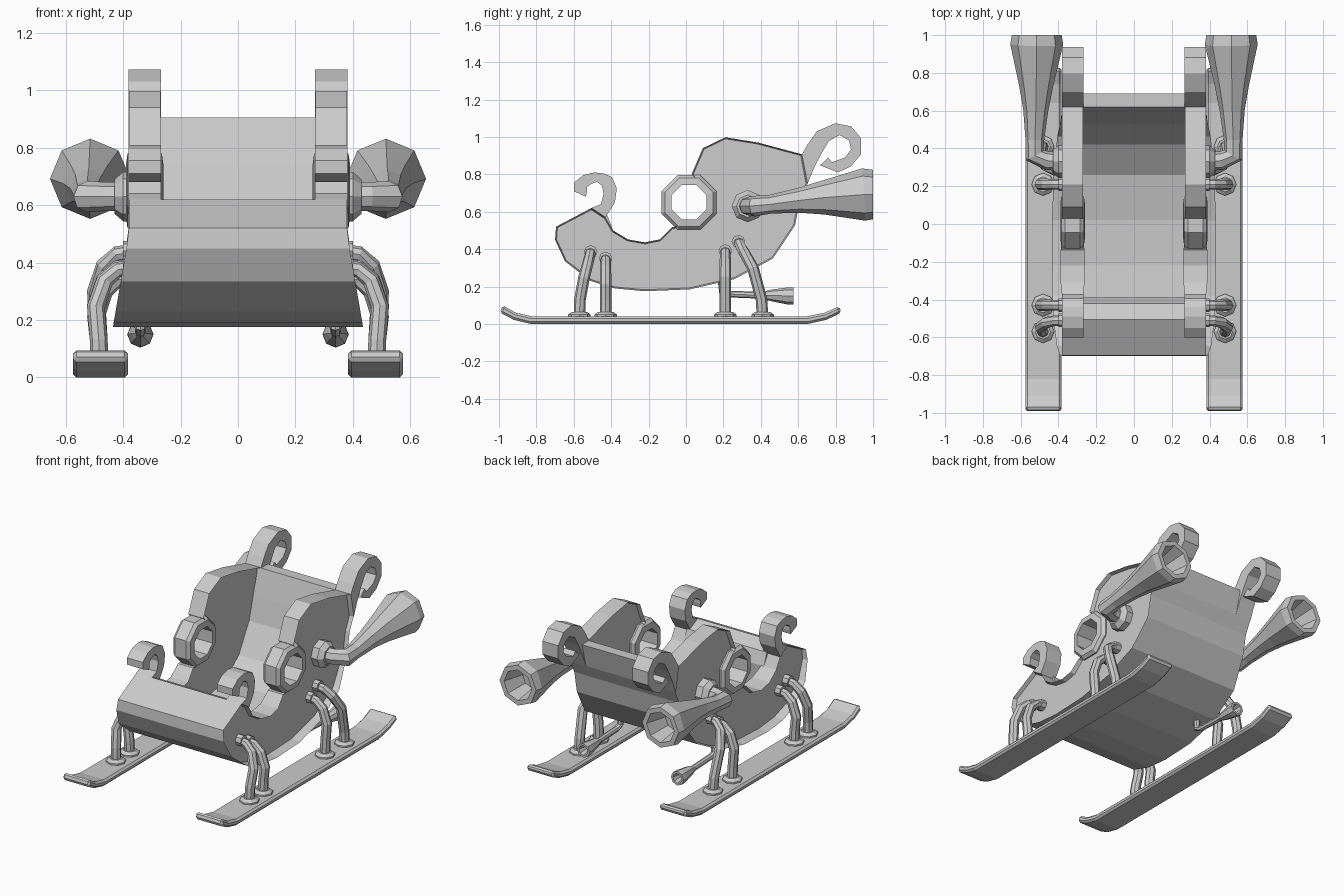
import bpy, bmesh, math
from mathutils import Vector

if "Cube" in bpy.data.objects:
    bpy.data.objects.remove(bpy.data.objects["Cube"])


def finish(bm, name, mirror=True, bevel=0):
    bmesh.ops.recalc_face_normals(bm, faces=bm.faces)
    me = bpy.data.meshes.new(name)
    bm.to_mesh(me)
    bm.free()
    ob = bpy.data.objects.new(name, me)
    bpy.context.collection.objects.link(ob)
    if bevel:
        b = ob.modifiers.new("Bevel", 'BEVEL')
        b.width = bevel
        b.segments = 1
        b.limit_method = 'ANGLE'
        b.angle_limit = math.radians(50)
    if mirror:
        ob.modifiers.new("Mirror", 'MIRROR')
    return ob


def prism(bm, pts, x0, x1):
    """Extrude a closed (y, z) outline along x; returns the two caps."""
    a = [bm.verts.new((x0, y, z)) for y, z in pts]
    b = [bm.verts.new((x1, y, z)) for y, z in pts]
    n = len(pts)
    for i in range(n):
        j = (i + 1) % n
        bm.faces.new((a[i], a[j], b[j], b[i]))
    return [bm.faces.new(a[::-1]), bm.faces.new(b)]


def tube(name, path, ref, sides=8, loop=False):
    """Faceted tube through (x, y, z, radius) stations."""
    bm = bmesh.new()
    pts = [Vector(p[:3]) for p in path]
    ref, prev, rings = Vector(ref), None, []
    for i, p in enumerate(pts):
        t = pts[min(i + 1, len(pts) - 1)] - pts[max(i - 1, 0)]
        if t.length < 1e-4 or (prev and t.dot(prev) < 0):
            t = prev
        t = t.normalized()
        prev = t
        u = (ref - t * ref.dot(t)).normalized()
        v = t.cross(u)
        ring = []
        for k in range(sides):
            a = 2 * math.pi * (k + (0.5 if loop else 0)) / sides
            ring.append(bm.verts.new(p + (u * math.cos(a) + v * math.sin(a)) * path[i][3]))
        rings.append(ring)
    pairs = list(zip(rings, rings[1:]))
    if loop:
        pairs.append((rings[-1], rings[0]))
    else:
        bm.faces.new(rings[0])
        bm.faces.new(rings[-1])
    for r, s in pairs:
        for k in range(sides):
            m = (k + 1) % sides
            bm.faces.new((r[k], r[m], s[m], s[k]))
    return finish(bm, name)


# Side panels: outline with a raised border that thickens towards the bottom
under = [(-.505, .62), (-.695, .52), (-.70, .45), (-.647, .335), (-.51, .23), (-.38, .19),
         (-.22, .175), (.02, .185), (.26, .24), (.465, .35), (.583, .527), (.61, .666), (.65, .75)]
upper = [(.62, .907), (.385, .97), (.21, .998), (.09, .94), (.03, .80), (.1, .735), (.125, .65),
         (.1, .57), (.0, .53), (-.075, .517), (-.14, .452), (-.22, .436), (-.31, .452),
         (-.39, .50), (-.43, .57)]
MID = .325
bm = bmesh.new()
caps = prism(bm, under + upper, MID - .055, MID + .055)
bmesh.ops.inset_individual(bm, faces=caps, thickness=.075, use_even_offset=True)
bmesh.ops.inset_individual(bm, faces=caps, thickness=.008, use_even_offset=True)
recess = {v for f in caps for v in f.verts}
for v in bm.verts:
    grow = min(max((.5 - v.co.z) / .32, 0), 1)
    half = .03 + .02 * grow if v in recess else .055 + .055 * grow
    v.co.x = MID + math.copysign(half, v.co.x - MID)
finish(bm, "side_panel")

# Curved shell between the sides: front, floor and backrest
inner = [(.69, .905), (.62, .905), (.57, .74), (.53, .59), (.42, .41), (.26, .30), (.02, .25),
         (-.22, .245), (-.40, .27), (-.39, .50), (-.42, .58)]
bm = bmesh.new()
prism(bm, under + inner, -.29, .29)
finish(bm, "seat_shell", mirror=False)


# Scroll ornaments: strips of outer / inner edge points
def scroll(name, outer, inside):
    bm = bmesh.new()
    rows = [[bm.verts.new((x, *p)) for x, p in
             ((.268, o), (.382, o), (.382, i), (.268, i))] for o, i in zip(outer, inside)]
    for r, s in zip(rows, rows[1:]):
        for k in range(4):
            m = (k + 1) % 4
            bm.faces.new((r[k], r[m], s[m], s[k]))
    bm.faces.new(rows[0])
    bm.faces.new(rows[-1])
    finish(bm, name)


scroll("front_scroll",
       [(-.43, .57), (-.38, .65), (-.37, .725), (-.395, .785), (-.44, .805), (-.49, .81),
        (-.55, .795), (-.60, .755), (-.60, .71)],
       [(-.505, .62), (-.455, .64), (-.44, .70), (-.45, .74), (-.475, .76), (-.505, .75),
        (-.53, .73), (-.53, .705), (-.535, .68)])
scroll("back_scroll",
       [(.62, .907), (.65, .96), (.70, 1.03), (.797, 1.073), (.882, 1.057), (.936, .992),
        (.936, .907), (.882, .843), (.813, .81), (.717, .848)],
       [(.65, .75), (.685, .835), (.727, .917), (.765, .98), (.823, 1.01), (.872, .98),
        (.882, .933), (.85, .89), (.78, .864), (.76, .89)])

# Octagonal armrest rings
tube("armrest_ring", [(x, .016, .65, r) for x, r in
                      ((.26, .1), (.265, .14), (.285, .158), (.365, .158), (.385, .14), (.39, .1))],
     (0, 0, 1), loop=True)

# Runners with upturned tips
base = [(-.995, .06), (-.92, .022), (-.83, 0), (.65, 0), (.75, .022), (.83, .06)]
top = [(.82, .095), (.74, .06), (.64, .04), (-.82, .04), (-.91, .06), (-.98, .1)]
bm = bmesh.new()
prism(bm, base + top, .383, .575)
finish(bm, "runner", bevel=.012)

# Legs with collars on body and runner
for name, y0, y1, z in (("front_leg_a", -.51, -.57, .385), ("front_leg_b", -.43, -.43, .35),
                        ("rear_leg_a", .21, .21, .39), ("rear_leg_b", .28, .41, .44)):
    d = y1 - y0
    tube(name, [(.34, y0, z, .028), (.42, y0 + .03 * d, z - .01, .028),
                (.465, y0 + .2 * d, z - .05, .03), (.495, y0 + .6 * d, z - .14, .031),
                (.485, y0 + .95 * d, .13, .031), (.482, y1, .03, .031)], (0, 1, 0))
    tube(name + "_collar", [(.482, y1, .035, .06), (.482, y1, .05, .06), (.482, y1, .065, .04)],
         (0, 1, 0))
    tube(name + "_socket", [(.35, y0, z, .036), (.40, y0, z, .036)], (0, 0, 1))

# Large flared exhausts with hollow mouths
tube("exhaust", [(.34, .33, .63, .05), (.46, .335, .63, .05), (.525, .365, .63, .055),
                 (.525, .45, .64, .05), (.52, .6, .66, .066), (.518, .73, .675, .09),
                 (.515, .95, .692, .14), (.515, 1.0, .692, .132), (.515, 1.0, .692, .1),
                 (.515, .85, .685, .07)], (0, 0, 1))
tube("exhaust_collar", [(.34, .33, .63, .086), (.40, .33, .63, .086), (.43, .33, .63, .06)],
     (0, 0, 1))

# Small flared pipes under the rear
tube("lower_pipe", [(.34, .19, .23, .02), (.34, .195, .175, .02), (.34, .23, .16, .018),
                    (.34, .41, .153, .018), (.34, .45, .153, .03), (.34, .54, .15, .045),
                    (.34, .575, .15, .046), (.34, .575, .15, .032), (.34, .52, .15, .02)],
     (1, 0, 0))
